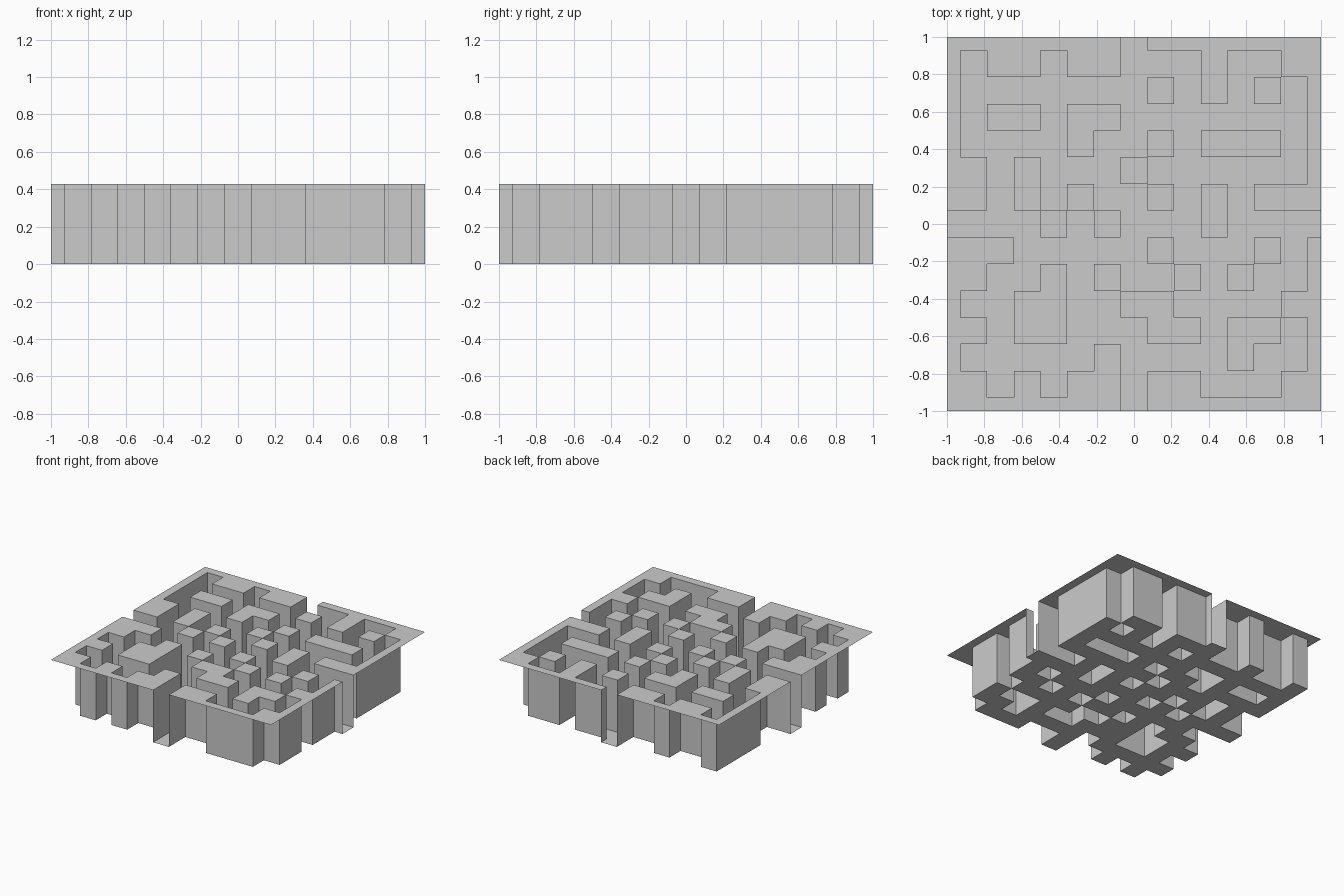
import bpy, bmesh

if "Cube" in bpy.data.objects:
    bpy.data.objects.remove(bpy.data.objects["Cube"])

# Plan of the maze, back row first: '#' = raised block, '.' = sunken floor
PLAN = """
#######.#######
#.##.##...#..##
#.......#.#.#.#
#.##.##.......#
#....#..#.###.#
##.#...#......#
##.#.#..#.#.###
....#.#...#....
###.....#...#.#
##..#.#..#.#..#
#..##..##....##
##.##...##.##.#
#.....#....#..#
##.#.##.##...##
#######.#######
""".split()[::-1]          # flipped so row 0 is the front

N = len(PLAN)
STEP = 2 / (N - 1)
HEIGHT = 3 * STEP
# Full-size cells with a half-size rim
EDGE = [-1] + [-1 + STEP * (i + 0.5) for i in range(N - 1)] + [1]

bm = bmesh.new()


def level(i, j):
    return HEIGHT if PLAN[j][i] == '#' else 0.0


def face(points, flip=False):
    verts = [bm.verts.new(p) for p in points]
    bm.faces.new(verts[::-1] if flip else verts)


for j in range(N):
    for i in range(N):
        x0, x1, y0, y1 = EDGE[i], EDGE[i + 1], EDGE[j], EDGE[j + 1]
        z = level(i, j)
        # Floor or block top
        face([(x0, y0, z), (x1, y0, z), (x1, y1, z), (x0, y1, z)])
        # Wall to the right-hand neighbour, facing the sunken side
        if i < N - 1 and level(i + 1, j) != z:
            face([(x1, y0, 0), (x1, y1, 0), (x1, y1, HEIGHT), (x1, y0, HEIGHT)], z == 0)
        # Wall to the neighbour behind, facing the sunken side
        if j < N - 1 and level(i, j + 1) != z:
            face([(x1, y1, 0), (x0, y1, 0), (x0, y1, HEIGHT), (x1, y1, HEIGHT)], z == 0)

# Join the panels into one folded sheet
bmesh.ops.remove_doubles(bm, verts=bm.verts, dist=1e-4)

mesh = bpy.data.meshes.new("maze_sheet")
bm.to_mesh(mesh)
bm.free()
bpy.context.collection.objects.link(bpy.data.objects.new("maze_sheet", mesh))
